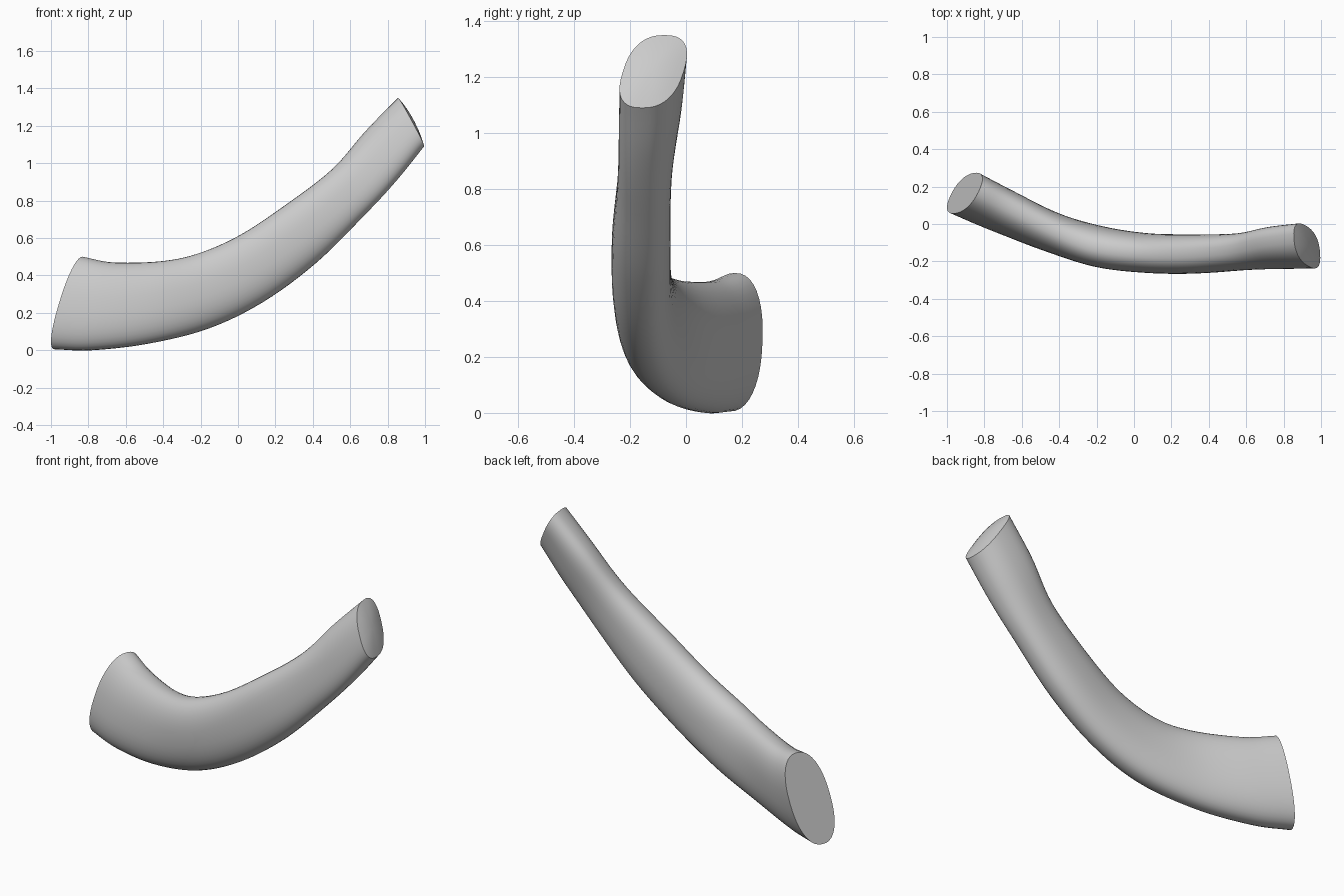
import bpy, bmesh, math
from mathutils import Vector

if "Cube" in bpy.data.objects:
    bpy.data.objects.remove(bpy.data.objects["Cube"])

# Cross-sections: top x, top z, bottom x, bottom z, centre y, half width, sideways lean, squareness
SECTIONS = [
    (-0.83, 0.50, -0.98, 0.005, 0.165, 0.120, 0.01, 2.3),
    (-0.67, 0.47, -0.78, 0.000, 0.080, 0.115, 0.01, 2.3),
    (-0.42, 0.475, -0.48, 0.035, -0.040, 0.107, 0.00, 2.3),
    (-0.22, 0.515, -0.16, 0.115, -0.120, 0.110, 0.00, 2.3),
    (0.00, 0.61, 0.13, 0.255, -0.155, 0.106, 0.00, 2.3),
    (0.23, 0.76, 0.41, 0.46, -0.160, 0.105, 0.00, 2.4),
    (0.50, 0.965, 0.66, 0.705, -0.148, 0.097, 0.01, 2.5),
    (0.685, 1.175, 0.85, 0.91, -0.128, 0.105, 0.03, 2.5),
    (0.855, 1.35, 0.995, 1.09, -0.117, 0.109, 0.04, 2.5),
]
SIDES, STEPS = 40, 6


def spline(i, t):
    """Catmull-Rom blend of all section values between section i and i + 1."""
    n = len(SECTIONS) - 1
    b, c = SECTIONS[i], SECTIONS[i + 1]
    a = SECTIONS[i - 1] if i > 0 else [2 * p - q for p, q in zip(b, c)]
    d = SECTIONS[i + 2] if i < n - 1 else [2 * q - p for p, q in zip(b, c)]
    return [0.5 * (2 * q + (r - p) * t + (2 * p - 5 * q + 4 * r - s) * t ** 2
                   + (3 * q - p - 3 * r + s) * t ** 3)
            for p, q, r, s in zip(a, b, c, d)]


def centre(s):
    return Vector(((s[0] + s[2]) / 2, s[4], (s[1] + s[3]) / 2))


def power(v, n):
    return math.copysign(abs(v) ** (2 / n), v)


rows = [spline(i, k / STEPS) for i in range(len(SECTIONS) - 1) for k in range(STEPS)]
rows.append(list(SECTIONS[-1]))

bm = bmesh.new()
rings = []
for j, s in enumerate(rows):
    mid = centre(s)
    along = centre(rows[min(j + 1, len(rows) - 1)]) - centre(rows[max(j - 1, 0)])
    side = Vector((-along.y, along.x, 0)).normalized() * s[5]
    up = Vector(((s[0] - s[2]) / 2, s[6], (s[1] - s[3]) / 2))
    ring = []
    for k in range(SIDES):
        a = math.tau * k / SIDES
        ring.append(bm.verts.new(mid + side * power(math.cos(a), s[7])
                                 + up * power(math.sin(a), s[7])))
    rings.append(ring)


def bridge(r0, r1):
    for k in range(SIDES):
        m = (k + 1) % SIDES
        bm.faces.new((r0[k], r0[m], r1[m], r1[k]))


# Curved body
for r0, r1 in zip(rings, rings[1:]):
    bridge(r0, r1)

# Flat cut at the wide end
bm.faces.new(rings[0])

# Slightly domed cut at the narrow end
mid = centre(rows[-1])
out = (mid - centre(rows[-2])).normalized()
last = rings[-1]
for f in (0.75, 0.45, 0.15):
    ring = [bm.verts.new(mid + (v.co - mid) * f + out * 0.018 * (1 - f * f))
            for v in rings[-1]]
    bridge(last, ring)
    last = ring
bm.faces.new(last)
bmesh.ops.recalc_face_normals(bm, faces=bm.faces[:])

mesh = bpy.data.meshes.new("curved_handle")
bm.to_mesh(mesh)
bm.free()
obj = bpy.data.objects.new("curved_handle", mesh)
bpy.context.collection.objects.link(obj)

grey = bpy.data.materials.new("light_grey")
grey.diffuse_color = (0.6, 0.6, 0.6, 1)
grey.use_nodes = True
grey.node_tree.nodes["Principled BSDF"].inputs["Base Color"].default_value = grey.diffuse_color
mesh.materials.append(grey)

bpy.context.view_layer.objects.active = obj
obj.select_set(True)
bpy.ops.object.shade_smooth_by_angle(angle=math.radians(40))
